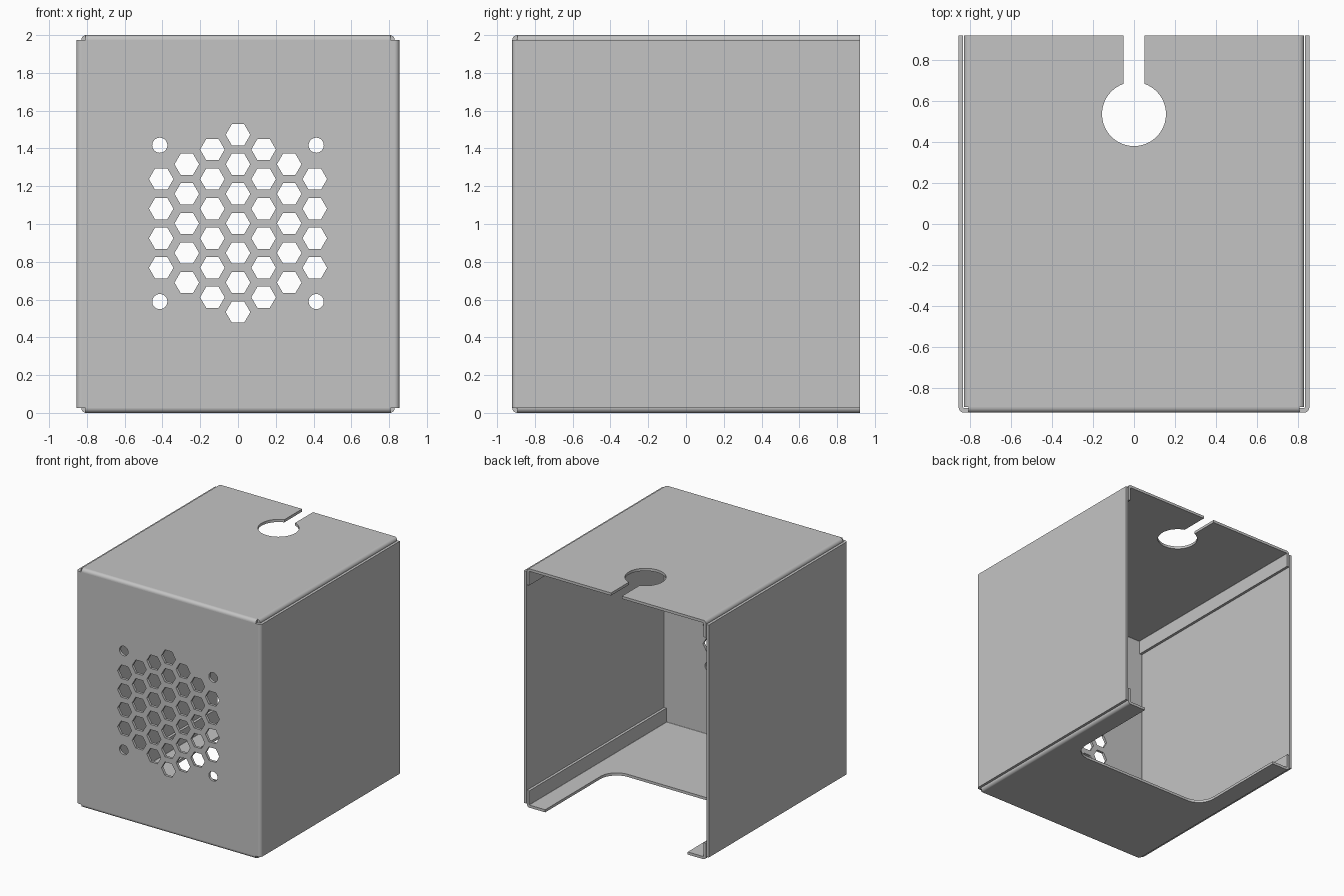
import bpy
import bmesh
from math import cos, sin, pi, sqrt

cube = bpy.data.objects.get("Cube")
if cube:
    bpy.data.objects.remove(cube)

W, D, H = 0.855, 0.92, 2.0      # half width, half depth, height
T, R = 0.022, 0.027             # sheet thickness, outer bend radius
FLANGE_X = 0.83                 # outer face of the inner flanges
FLANGE_H = 0.14
BEND_X = 0.808                  # half length of the front bends

steel = bpy.data.materials.new("sheet_grey")
steel.use_nodes = True
grey = (0.55, 0.55, 0.55, 1)
steel.diffuse_color = grey
steel.node_tree.nodes["Principled BSDF"].inputs["Base Color"].default_value = grey


def arc(cu, cv, r, a0, a1, n=8):
    """Points on an arc, angles in half turns."""
    angles = [pi * (a0 + (a1 - a0) * i / n) for i in range(n + 1)]
    return [(cu + r * cos(a), cv + r * sin(a)) for a in angles]


def prisms(name, outlines, w0, w1, place):
    """Extrude closed outlines from w0 to w1 into one object."""
    bm = bmesh.new()
    for pts in outlines:
        low = [bm.verts.new(place(u, v, w0)) for u, v in pts]
        high = [bm.verts.new(place(u, v, w1)) for u, v in pts]
        bm.faces.new(low)
        bm.faces.new(high)
        for i in range(len(pts)):
            j = (i + 1) % len(pts)
            bm.faces.new((low[i], low[j], high[j], high[i]))
    bmesh.ops.recalc_face_normals(bm, faces=bm.faces[:])
    mesh = bpy.data.meshes.new(name)
    bm.to_mesh(mesh)
    bm.free()
    obj = bpy.data.objects.new(name, mesh)
    bpy.context.collection.objects.link(obj)
    obj.data.materials.append(steel)
    return obj


def activate(obj):
    bpy.ops.object.select_all(action='DESELECT')
    obj.select_set(True)
    bpy.context.view_layer.objects.active = obj


def cut(obj, cutter):
    """Subtract the cutter and discard it."""
    activate(obj)
    mod = obj.modifiers.new("cutout", 'BOOLEAN')
    mod.operation, mod.solver, mod.object = 'DIFFERENCE', 'EXACT', cutter
    bpy.ops.object.modifier_apply(modifier=mod.name)
    bpy.data.objects.remove(cutter)


def finish(obj):
    activate(obj)
    bpy.ops.object.shade_smooth_by_angle(angle=pi / 6)
    mod = obj.modifiers.new("flat_panels", 'WEIGHTED_NORMAL')
    mod.keep_sharp = True


def bent_channel(half, depth):
    """U-shaped section with rounded bends, base on v = 0."""
    c = half - R
    side = arc(c, R, R, -0.5, 0) + [(half, depth), (half - T, depth)]
    side += arc(c, R, R - T, 0, -0.5)
    return side + [(-u, v) for u, v in reversed(side)]


# Front panel and both side walls
shell = prisms("front_and_sides", [bent_channel(W, 2 * D)], R, H - R,
               lambda u, v, w: (u, v - D, w))

# Hexagonal vent grille with four screw holes
pitch, hex_r, mid = 0.1565, 0.065, 1.003
holes = []
for col in range(-3, 4):
    count = 7 - abs(col)
    for row in range(count):
        z = mid + pitch * (row - (count - 1) / 2)
        holes.append(arc(col * pitch * sqrt(3) / 2, z, hex_r, 0, 2, 6)[:-1])
for sx in (-1, 1):
    for sz in (-1, 1):
        holes.append(arc(sx * 0.414, mid + sz * 0.414, 0.04, 0, 2, 32)[:-1])
cut(shell, prisms("vent_cutter", holes, -D - 0.1, -D + 0.1,
                  lambda u, v, w: (u, w, v)))

# Top and bottom panels with flanges folded inside the walls
channel = [bent_channel(FLANGE_X, FLANGE_H)]
top = prisms("top_panel", channel, -D + R, D, lambda u, v, w: (u, w, H - v))
bottom = prisms("bottom_panel", channel, -D + R, D, lambda u, v, w: (u, w, v))

# Keyhole cable slot in the top
slot, hole_r, hole_y = 0.05, 0.156, 0.536
keyhole = arc(0, hole_y, hole_r, 0.604, 2.396, 48)
keyhole += [(slot, D + 0.1), (-slot, D + 0.1)]
cut(top, prisms("keyhole_cutter", [keyhole], H - 0.06, H + 0.1,
                lambda u, v, w: (u, v, w)))

# Wide rounded opening at the rear of the bottom
ox, oy, orad = 0.66, 0.04, 0.15
half = arc(ox - orad, oy + orad, orad, -0.5, 0, 12) + [(ox, D + 0.1)]
opening = half + [(-u, v) for u, v in reversed(half)]
cut(bottom, prisms("opening_cutter", [opening], -0.1, 0.06,
                   lambda u, v, w: (u, v, w)))

# Rounded bends joining the front to the top and bottom
quarter = arc(R, R, R, 1, 1.5) + arc(R, R, R - T, 1.5, 1)
top_bend = prisms("top_front_bend", [quarter], -BEND_X, BEND_X,
                  lambda u, v, w: (w, u - D, H - v))
bottom_bend = prisms("bottom_front_bend", [quarter], -BEND_X, BEND_X,
                     lambda u, v, w: (w, u - D, v))

for part in (shell, top, bottom, top_bend, bottom_bend):
    finish(part)
